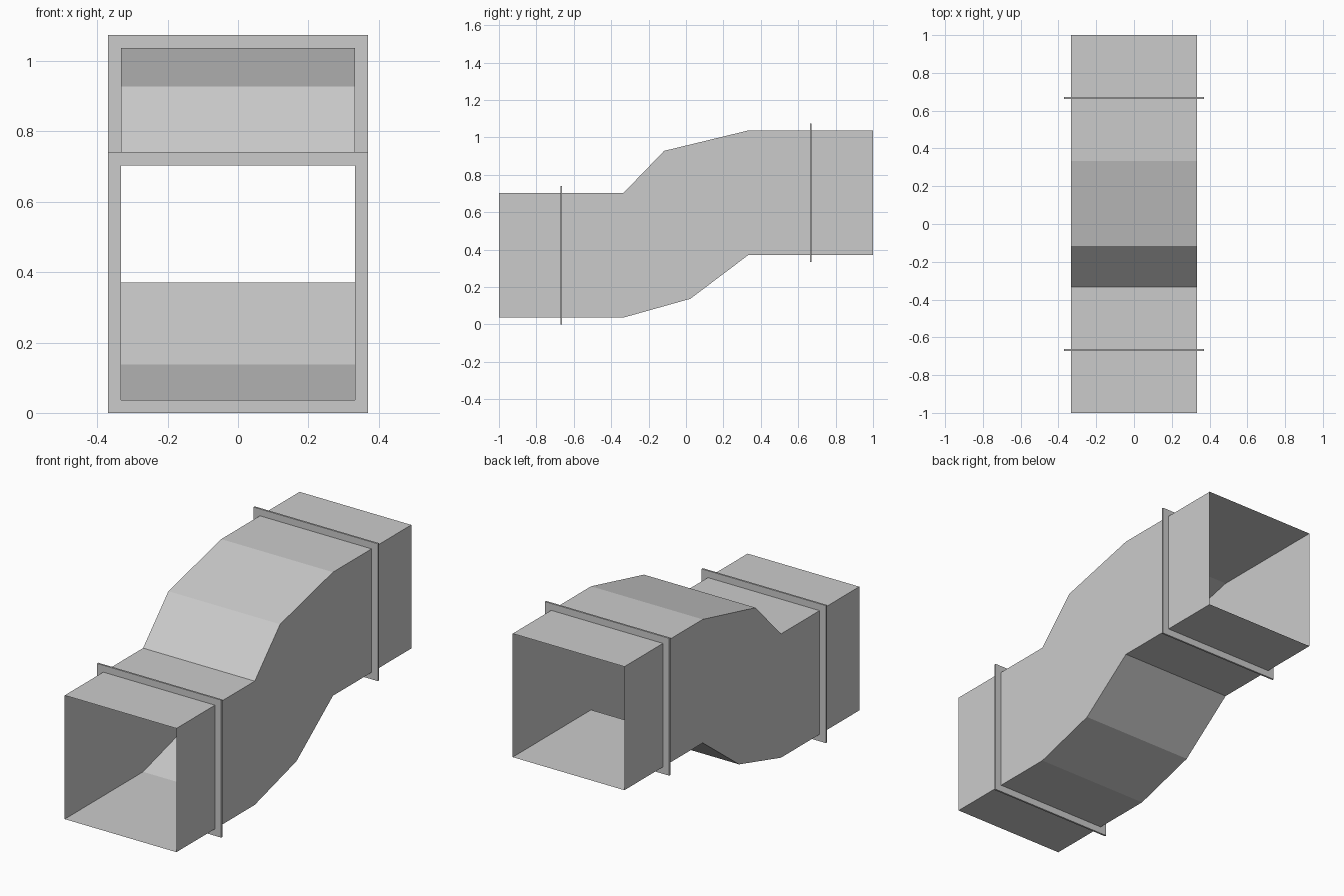
import bpy

if "Cube" in bpy.data.objects:
    bpy.data.objects.remove(bpy.data.objects["Cube"])

W = 0.333        # half width of the duct
LIP = 0.037      # how far a flange stands out
T = 0.005        # half thickness of a flange
FLANGE_Y = 0.667
LOW, HIGH = (0.037, 0.704), (0.371, 1.037)   # floor and roof heights of each end


def make_object(name, verts, faces):
    mesh = bpy.data.meshes.new(name)
    mesh.from_pydata(verts, [], faces)
    mesh.update()
    obj = bpy.data.objects.new(name, mesh)
    bpy.context.collection.objects.link(obj)
    return obj


def duct(name, bottom, top):
    """Open-ended sheet duct from its floor and roof outlines (y, z)."""
    loop = bottom + top[::-1]
    n = len(loop)
    verts = [(x, y, z) for x in (-W, W) for y, z in loop]
    faces = [tuple(range(n))[::-1], tuple(range(n, 2 * n))]
    open_edges = (len(bottom) - 1, n - 1)
    faces += [(i, i + 1, n + i + 1, n + i) for i in range(n) if i not in open_edges]
    return make_object(name, verts, faces)


def flange(name, y, floor, roof):
    """Thin rectangular collar around the duct."""
    verts = []
    for sx, z, sz in ((-1, floor, -1), (1, floor, -1), (1, roof, 1), (-1, roof, 1)):
        for lip, dy in ((0, -T), (LIP, -T), (LIP, T), (0, T)):
            verts.append((sx * (W + lip), y + dy, z + sz * lip))
    faces = []
    for c in range(4):
        a, b = 4 * c, 4 * ((c + 1) % 4)
        for k in range(4):
            m = (k + 1) % 4
            faces.append((a + k, a + m, b + m, b + k))
    return make_object(name, verts, [f[::-1] for f in faces])


def straight(name, y0, y1, heights):
    floor, roof = heights
    return duct(name, [(y0, floor), (y1, floor)], [(y0, roof), (y1, roof)])


# Straight end pieces
straight("front_duct", -1, -FLANGE_Y - T, LOW)
straight("back_duct", FLANGE_Y + T, 1, HIGH)

# Rising middle piece
y0, y1 = -FLANGE_Y + T, FLANGE_Y - T
duct("offset_duct",
     [(y0, LOW[0]), (-0.333, LOW[0]), (0.023, 0.137), (0.333, HIGH[0]), (y1, HIGH[0])],
     [(y0, LOW[1]), (-0.333, LOW[1]), (-0.117, 0.928), (0.333, HIGH[1]), (y1, HIGH[1])])

# Collars at the joints
flange("front_flange", -FLANGE_Y, *LOW)
flange("back_flange", FLANGE_Y, *HIGH)
